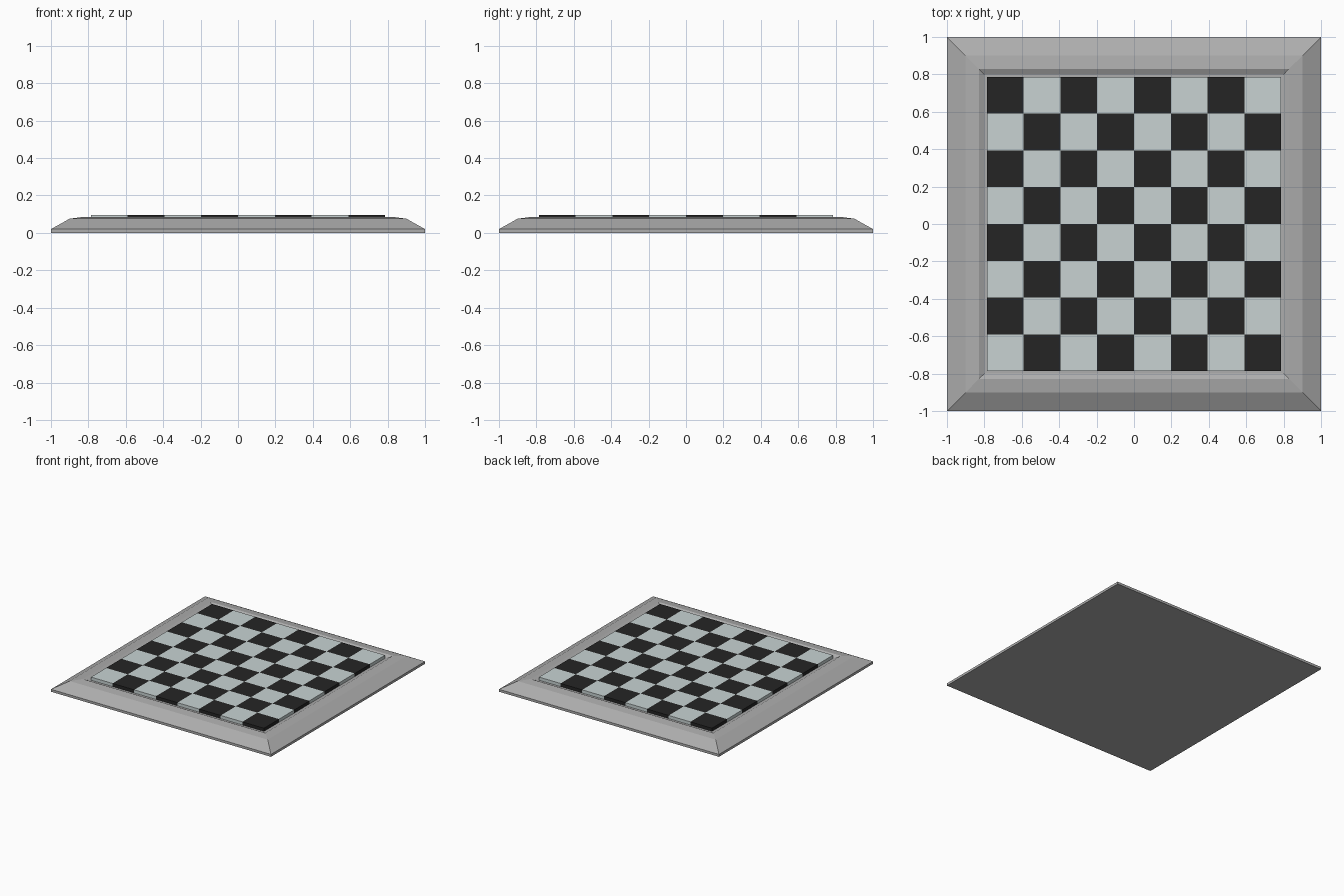
import bpy, bmesh

if "Cube" in bpy.data.objects:
    bpy.data.objects.remove(bpy.data.objects["Cube"])


def material(name, rgb):
    m = bpy.data.materials.new(name)
    m.diffuse_color = (*rgb, 1)
    m.use_nodes = True
    m.node_tree.nodes["Principled BSDF"].inputs["Base Color"].default_value = m.diffuse_color
    return m


def add_object(name, bm, mats):
    mesh = bpy.data.meshes.new(name)
    bmesh.ops.recalc_face_normals(bm, faces=bm.faces)
    bm.to_mesh(mesh)
    bm.free()
    for m in mats:
        mesh.materials.append(m)
    obj = bpy.data.objects.new(name, mesh)
    bpy.context.collection.objects.link(obj)
    return obj


grey = material("frame grey", (0.42, 0.42, 0.42))
pale = material("pale square", (0.58, 0.65, 0.65))
black = material("black square", (0.018, 0.018, 0.018))

# Frame: square rings (half width, height), from base edge up and into the recess
profile = [(1.0, 0.0), (1.0, 0.02), (0.90, 0.076), (0.83, 0.085),
           (0.80, 0.07)]
bm = bmesh.new()
rings = [[bm.verts.new((sx * h, sy * h, z))
          for sx, sy in ((-1, -1), (1, -1), (1, 1), (-1, 1))]
         for h, z in profile]
for a, b in zip(rings, rings[1:]):
    for i in range(4):
        j = (i + 1) % 4
        bm.faces.new((a[i], a[j], b[j], b[i]))
bm.faces.new(rings[0][::-1])
bm.faces.new(rings[-1])
add_object("board_frame", bm, [grey])

# Playing squares: raised blocks in alternating colours
HALF, BOTTOM, TOP = 0.786, 0.07, 0.096
step = HALF / 4
for name, mat, parity in (("pale_squares", pale, 0), ("black_squares", black, 1)):
    bm = bmesh.new()
    for i in range(8):
        for j in range(8):
            if (i + j) % 2 != parity:
                continue
            cube = bmesh.ops.create_cube(bm, size=1)["verts"]
            bmesh.ops.scale(bm, verts=cube, vec=(step, step, TOP - BOTTOM))
            bmesh.ops.translate(bm, verts=cube, vec=(
                -HALF + (i + 0.5) * step, -HALF + (j + 0.5) * step,
                (TOP + BOTTOM) / 2))
    add_object(name, bm, [mat])
